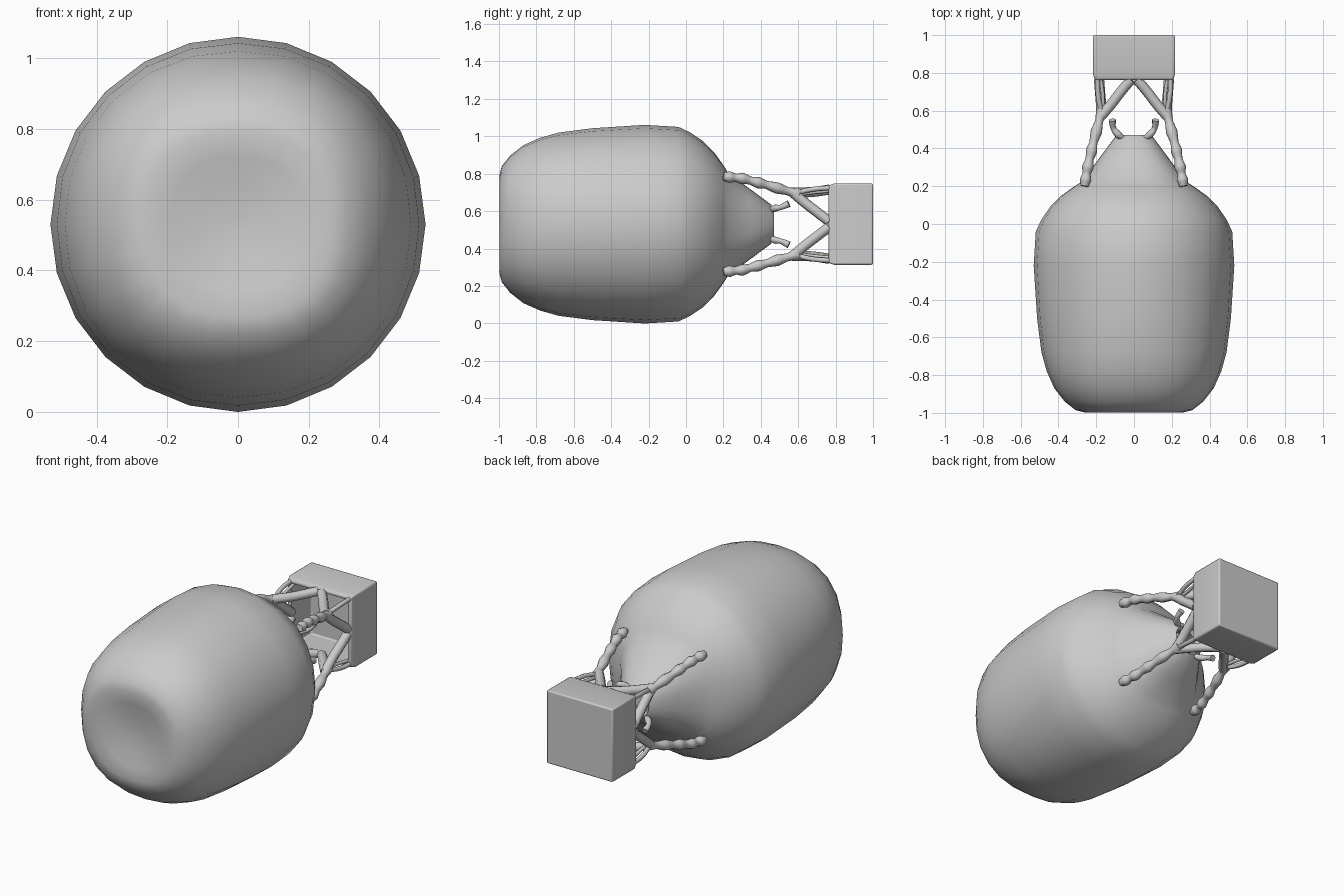
import bpy, bmesh, math
from mathutils import Vector

if "Cube" in bpy.data.objects:
    bpy.data.objects.remove(bpy.data.objects["Cube"])

CZ = 0.53  # height of the long axis


def finish(obj, angle=35):
    bpy.ops.object.select_all(action='DESELECT')
    obj.select_set(True)
    bpy.context.view_layer.objects.active = obj
    bpy.ops.object.shade_smooth_by_angle(angle=math.radians(angle))


def new_object(name, bm):
    bmesh.ops.recalc_face_normals(bm, faces=bm.faces)
    mesh = bpy.data.meshes.new(name)
    bm.to_mesh(mesh)
    bm.free()
    obj = bpy.data.objects.new(name, mesh)
    bpy.context.collection.objects.link(obj)
    return obj


def loft(name, rings, n=24):
    """Rings are (y, radius, squareness) along the y axis, capped at both ends."""
    bm = bmesh.new()
    loops = []
    for y, r, p in rings:
        loop = []
        for i in range(n):
            a = 2 * math.pi * i / n
            c, s = math.cos(a), math.sin(a)
            k = r / (abs(c) ** p + abs(s) ** p) ** (1 / p)
            loop.append(bm.verts.new((k * c, y, CZ + k * s)))
        loops.append(loop)
    for a, b in zip(loops, loops[1:]):
        for i in range(n):
            j = (i + 1) % n
            bm.faces.new((a[i], a[j], b[j], b[i]))
    bm.faces.new(loops[0])
    bm.faces.new(loops[-1])
    return new_object(name, bm)


# Envelope: dished crown, full body, squarish neck and recessed mouth
envelope = loft("balloon_envelope", [
    (-0.963, 0.03, 2), (-0.971, 0.11, 2.1), (-0.986, 0.19, 2.3), (-0.998, 0.26, 2.5),
    (-0.985, 0.31, 2.5), (-0.94, 0.367, 2.4), (-0.87, 0.422, 2.3), (-0.78, 0.462, 2.2),
    (-0.68, 0.49, 2.1), (-0.5, 0.513, 2.05), (-0.22, 0.531, 2), (-0.04, 0.52, 2),
    (0.02, 0.492, 2.05), (0.09, 0.445, 2.15), (0.15, 0.385, 2.3), (0.2, 0.315, 2.6),
    (0.225, 0.275, 2.8), (0.34, 0.19, 2.7), (0.455, 0.105, 2.4), (0.47, 0.085, 2.2),
    (0.45, 0.07, 2.1), (0.33, 0.13, 2.2)])
finish(envelope, 45)

# Basket: open box with rounded edges and a stepped rim, hollow towards the balloon
bm = bmesh.new()
bmesh.ops.create_cube(bm, size=1)
for v in bm.verts:
    v.co = Vector((v.co.x * 0.434, 0.896 + v.co.y * 0.208, CZ + v.co.z * 0.434))
opening = min(bm.faces, key=lambda f: f.calc_center_median().y)
for inset, dy in ((0.014, -0.03), (0.03, 0.0), (0.001, 0.19)):
    bmesh.ops.inset_region(bm, faces=[opening], thickness=inset)
    for v in opening.verts:
        v.co.y += dy
basket = new_object("basket", bm)
bevel = basket.modifiers.new("soft_edges", 'BEVEL')
bevel.width = 0.008
bevel.segments = 2
finish(basket)


def rod(name, points, radius, beads=0.0, steps=1):
    """Bevelled path through points; beads makes it lumpy like knotted rope."""
    pts = [Vector(p) for p in points]
    path = []
    for a, b in zip(pts, pts[1:]):
        path += [a.lerp(b, i / steps) for i in range(steps)]
    path.append(pts[-1])
    curve = bpy.data.curves.new(name, 'CURVE')
    curve.dimensions = '3D'
    curve.bevel_depth = radius
    curve.bevel_resolution = 2
    curve.use_fill_caps = True
    curve.resolution_u = 4
    sp = curve.splines.new('BEZIER')
    sp.bezier_points.add(len(path) - 1)
    for i, (bp, p) in enumerate(zip(sp.bezier_points, path)):
        bp.co = p
        bp.handle_left_type = bp.handle_right_type = 'AUTO'
        bp.radius = 1 + (beads if i % 2 else -beads)
    obj = bpy.data.objects.new(name, curve)
    bpy.context.collection.objects.link(obj)
    bpy.ops.object.select_all(action='DESELECT')
    obj.select_set(True)
    bpy.context.view_layer.objects.active = obj
    bpy.ops.object.convert(target='MESH')
    finish(bpy.context.object, 60)


# Rigging, repeated in four corners
for sx in (-1, 1):
    for sz in (-1, 1):
        tag = f"{'left' if sx < 0 else 'right'}_{'lower' if sz < 0 else 'upper'}"

        def at(*pts):
            return [(sx * x, y, CZ + sz * z) for x, y, z in pts]

        # knotted rope from the envelope shoulder to the branching point
        rod("rope_" + tag, at((0.262, 0.2, 0.255), (0.245, 0.30, 0.245),
                              (0.215, 0.43, 0.21), (0.17, 0.6, 0.16)),
            0.026, 0.18, 3)
        # branches running to the middle of the basket rim
        rod("rim_branch_" + tag, at((0.175, 0.57, 0.17), (0.12, 0.635, 0.17),
                                    (0.07, 0.70, 0.175), (0.015, 0.765, 0.185)), 0.027)
        rod("side_branch_" + tag, at((0.175, 0.57, 0.17), (0.175, 0.635, 0.115),
                                     (0.18, 0.70, 0.065), (0.185, 0.765, 0.015)), 0.027)
        # thin stays to the basket corner
        rod("stay_outer_" + tag, at((0.17, 0.58, 0.165), (0.19, 0.68, 0.187),
                                    (0.195, 0.79, 0.195)), 0.013)
        rod("stay_inner_" + tag, at((0.165, 0.58, 0.155), (0.165, 0.68, 0.17),
                                    (0.18, 0.79, 0.18)), 0.010)
        # loose hook at the mouth
        rod("mouth_hook_" + tag, at((0.06, 0.455, 0.075), (0.085, 0.475, 0.085),
                                    (0.108, 0.505, 0.09), (0.115, 0.55, 0.11)),
            0.017, 0.15)
